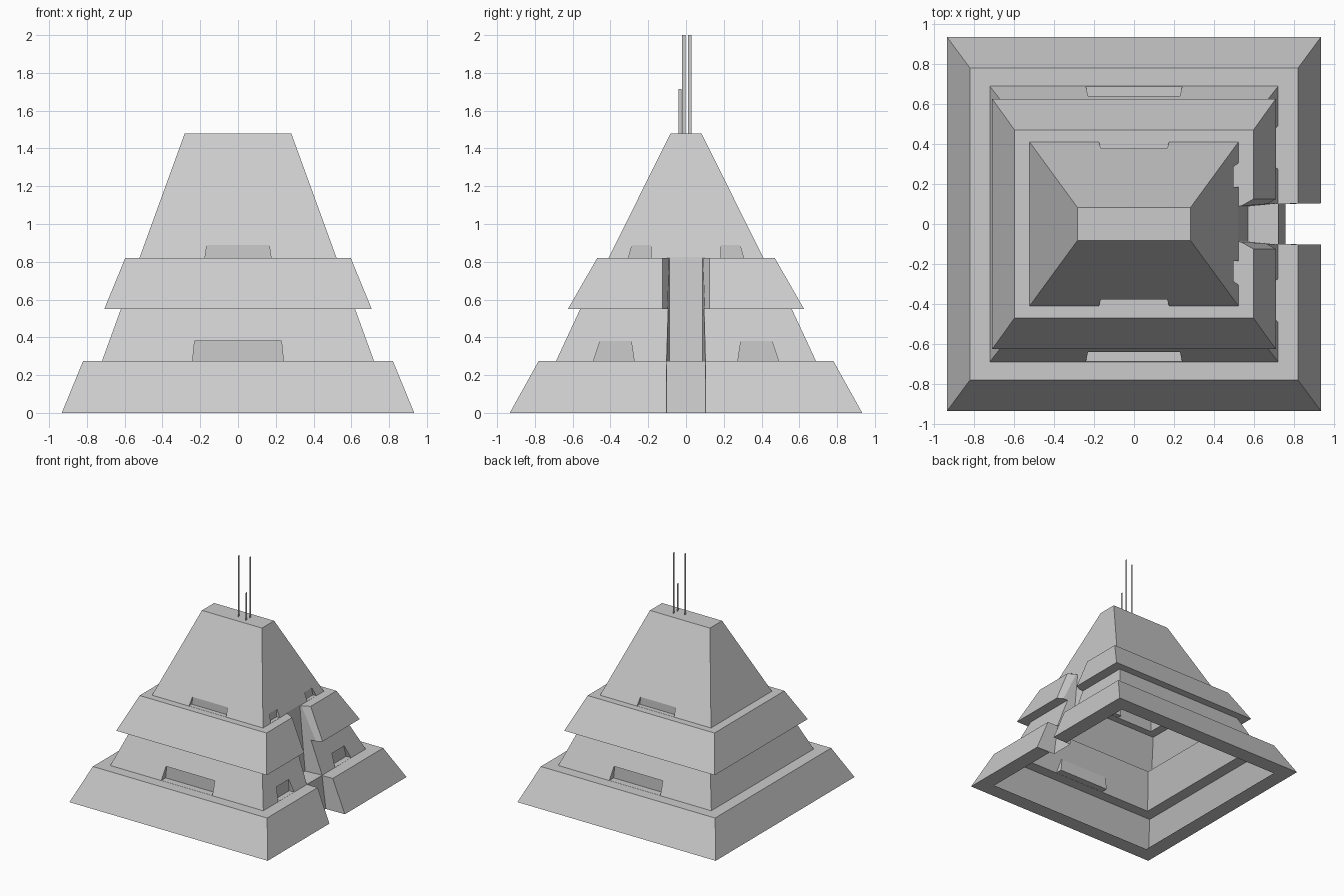
import bpy, bmesh
from math import radians
from mathutils import Matrix

if "Cube" in bpy.data.objects:
    bpy.data.objects.remove(bpy.data.objects["Cube"])


def mesh_object(name, bm):
    bmesh.ops.recalc_face_normals(bm, faces=bm.faces)
    me = bpy.data.meshes.new(name)
    bm.to_mesh(me)
    bm.free()
    ob = bpy.data.objects.new(name, me)
    bpy.context.collection.objects.link(ob)
    return ob


def stack(name, loops, angle=0):
    """Closed solid through a list of matching outlines, turned about z."""
    bm = bmesh.new()
    v = [[bm.verts.new(p) for p in loop] for loop in loops]
    n = len(v[0])
    for a, b in zip(v, v[1:]):
        for i in range(n):
            j = (i + 1) % n
            bm.faces.new((a[i], a[j], b[j], b[i]))
    bm.faces.new(v[0])
    bm.faces.new(v[-1])
    bm.transform(Matrix.Rotation(radians(angle), 4, 'Z'))
    return mesh_object(name, bm)


def rect(x, y, z):
    return [(-x, -y, z), (x, -y, z), (x, y, z), (-x, y, z)]


# Stepped body: four sloping tiers with ledges between them
body = stack("stepped_body", [rect(*s) for s in (
    (.933, .933, 0), (.82, .78, .275),
    (.72, .688, .275), (.62, .56, .55),
    (.708, .625, .55), (.597, .47, .82),
    (.522, .41, .82), (.282, .082, 1.48))])


def cut(cutter):
    cutter.hide_render = True
    mod = body.modifiers.new("cut", 'BOOLEAN')
    mod.operation = 'DIFFERENCE'
    mod.solver = 'EXACT'
    mod.object = cutter
    bpy.context.view_layer.objects.active = body
    bpy.ops.object.modifier_apply(modifier=mod.name)
    bpy.data.objects.remove(cutter, do_unlink=True)


def wedge(xa, ya, xb, yb, z):
    """Outline from half width ya at xa to half width yb at xb."""
    return [(xa, -ya, z), (xb, -yb, z), (xb, yb, z), (xa, ya, z)]


# Entrance slot: lower wall, landing, upper wall
cut(stack("base_slot", [wedge(.763, .10, 1.1, .107, -.05),
                        wedge(.714, .10, 1.1, .107, .33)]))
cut(stack("upper_slot", [wedge(.57, .088, .9, .121, .276),
                         wedge(.513, .088, .9, .121, .90)]))


# Flared mouth of the slot in the third tier
def flare(z):
    x = .708 - .411 * (z - .55)
    return wedge(x - .07, .085, x + .07, .165, z)


cut(stack("slot_flare", [flare(.535), flare(.87)]))


# Niches with an upright back wall sunk into the sloping tiers
def niche(angle, lo, hi, z0, z1, back):
    def ring(s, z):
        x1 = back + .3
        return [(back, s[0], z), (x1, s[0], z), (x1, s[1], z), (back, s[1], z)]
    cut(stack("niche", [ring(lo, z0 + .001), ring(hi, z1)], angle))


for angle in (-90, 90):
    niche(angle, (-.24, .24), (-.23, .23), .275, .38, .63)
    niche(angle, (-.175, .175), (-.165, .165), .82, .888, .371)
for s in (-1, 1):
    niche(0, sorted((s * .275, s * .49)), sorted((s * .29, s * .455)),
          .275, .38, .675)
    niche(0, sorted((s * .185, s * .305)), sorted((s * .185, s * .285)),
          .82, .888, .492)

# Open the underside so the body is a thin skin
bm = bmesh.new()
bm.from_mesh(body.data)
floor = [f for f in bm.faces if all(abs(v.co.z) < 1e-4 for v in f.verts)]
bmesh.ops.delete(bm, geom=floor, context='FACES')
bm.to_mesh(body.data)
bm.free()

# Flat rim around the open underside, broken at the entrance
o, i, w = .933, .80, .104
bm = bmesh.new()
bm.faces.new([bm.verts.new((x, y, 0)) for x, y in (
    (o, w), (i, w), (i, i), (-i, i), (-i, -i), (i, -i), (i, -w),
    (o, -w), (o, -o), (-o, -o), (-o, o), (o, o))])
mesh_object("bottom_rim", bm)

# Flat thin masts on the roof
for x, y, h in ((.015, -.012, 2.0), (.10, .02, 2.0), (.10, -.032, 1.715)):
    bm = bmesh.new()
    bm.faces.new([bm.verts.new((x, y + dy, z)) for dy, z in
                  ((-.009, 1.48), (.009, 1.48), (.009, h), (-.009, h))])
    mesh_object("mast", bm)
